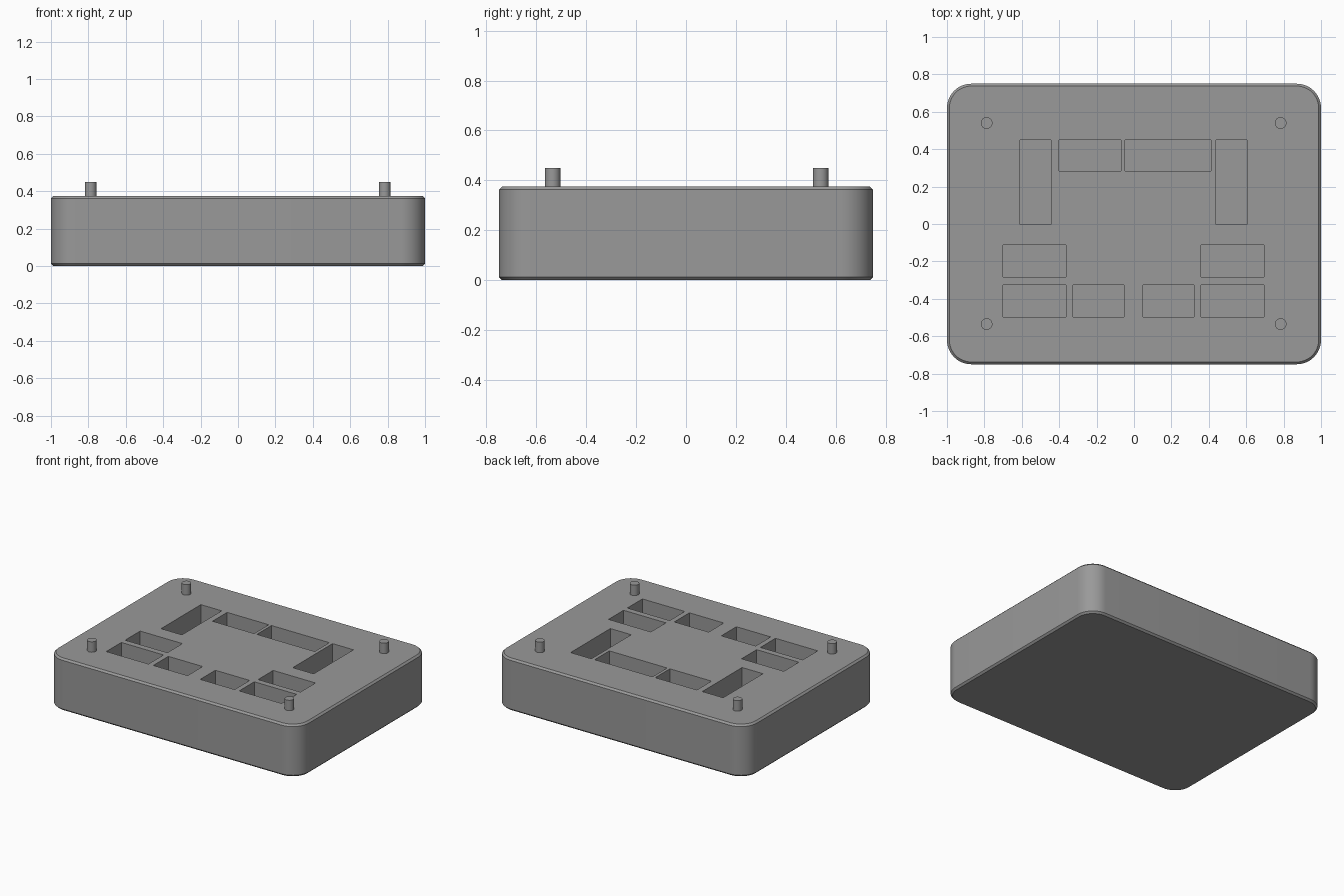
import bpy, bmesh, math

if "Cube" in bpy.data.objects:
    bpy.data.objects.remove(bpy.data.objects["Cube"])

TOP, FLOOR, PIN_TOP = 0.375, 0.175, 0.45
HALF_X, HALF_Y, RADIUS, CHAMFER = 1.0, 0.75, 0.13, 0.0125

grey = bpy.data.materials.new("mid grey")
grey.diffuse_color = (0.32, 0.32, 0.32, 1)
grey.use_nodes = True
grey.node_tree.nodes["Principled BSDF"].inputs["Base Color"].default_value = grey.diffuse_color


def make_object(name, bm):
    bmesh.ops.recalc_face_normals(bm, faces=bm.faces)
    mesh = bpy.data.meshes.new(name)
    bm.to_mesh(mesh)
    bm.free()
    mesh.materials.append(grey)
    obj = bpy.data.objects.new(name, mesh)
    bpy.context.collection.objects.link(obj)
    return obj


def smooth(obj):
    bpy.ops.object.select_all(action="DESELECT")
    obj.select_set(True)
    bpy.context.view_layer.objects.active = obj
    bpy.ops.object.shade_smooth_by_angle(angle=math.radians(30))


def rounded_outline(inset, steps=12):
    """Rounded rectangle, pulled inward by inset."""
    r = RADIUS - inset
    points = []
    for k, (sx, sy) in enumerate([(1, 1), (-1, 1), (-1, -1), (1, -1)]):
        for i in range(steps + 1):
            a = math.pi / 2 * (k + i / steps)
            points.append((sx * (HALF_X - RADIUS) + r * math.cos(a),
                           sy * (HALF_Y - RADIUS) + r * math.sin(a)))
    return points


# Block: stacked rounded outlines with chamfered rims
bm = bmesh.new()
rings = []
for z, inset in [(0, CHAMFER), (CHAMFER, 0), (TOP - CHAMFER, 0), (TOP, CHAMFER)]:
    rings.append([bm.verts.new((x, y, z)) for x, y in rounded_outline(inset)])
n = len(rings[0])
for low, high in zip(rings, rings[1:]):
    for i in range(n):
        j = (i + 1) % n
        bm.faces.new((low[i], low[j], high[j], high[i]))
bm.faces.new(rings[0][::-1])
bm.faces.new(rings[-1])
block = make_object("block", bm)

# Pockets: x min, x max, y min, y max
pockets = [
    (-0.61, -0.444, -0.003, 0.449), (0.438, 0.604, -0.003, 0.449),
    (-0.401, -0.07, 0.283, 0.449), (-0.048, 0.412, 0.283, 0.449),
    (-0.70, -0.364, -0.283, -0.112), (0.358, 0.695, -0.283, -0.112),
    (-0.70, -0.364, -0.497, -0.326), (0.358, 0.695, -0.497, -0.326),
    (-0.326, -0.053, -0.497, -0.326), (0.048, 0.321, -0.497, -0.326),
]
bm = bmesh.new()
for x0, x1, y0, y1 in pockets:
    verts = bmesh.ops.create_cube(bm, size=1)["verts"]
    for v in verts:
        v.co = (x1 if v.co.x > 0 else x0,
                y1 if v.co.y > 0 else y0,
                TOP + 0.1 if v.co.z > 0 else FLOOR)
cutter = make_object("pocket_cutter", bm)
cutter.hide_render = True

cut = block.modifiers.new("pockets", "BOOLEAN")
cut.operation, cut.solver, cut.object = "DIFFERENCE", "EXACT", cutter
bpy.context.view_layer.objects.active = block
bpy.ops.object.modifier_apply(modifier=cut.name)
bpy.data.objects.remove(cutter)
smooth(block)

# Locating pins near the four corners
for side, x in (("left", -0.788), ("right", 0.784)):
    for end, y in (("front", -0.535), ("back", 0.54)):
        bm = bmesh.new()
        bmesh.ops.create_cone(bm, cap_ends=True, segments=32, radius1=0.031,
                              radius2=0.031, depth=PIN_TOP - TOP + 0.01)
        bmesh.ops.translate(bm, verts=bm.verts,
                            vec=(x, y, (PIN_TOP + TOP - 0.01) / 2))
        smooth(make_object(f"{end}_{side}_pin", bm))
